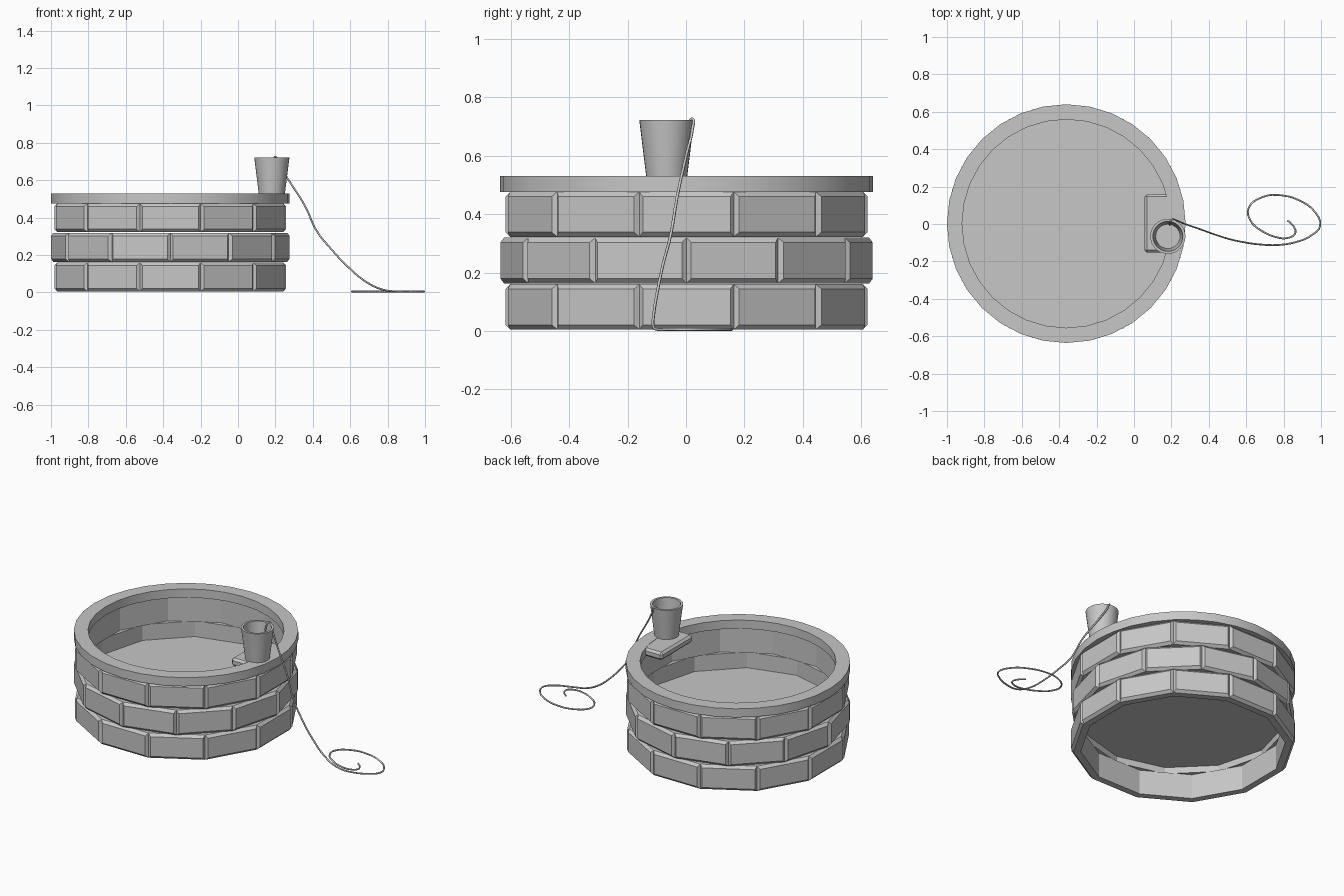
import bpy, bmesh, math
from mathutils import Vector

cube = bpy.data.objects.get("Cube")
if cube:
    bpy.data.objects.remove(cube, do_unlink=True)

stone = bpy.data.materials.new("plain grey")
stone.use_nodes = True
GREY = (0.57, 0.57, 0.57, 1)
stone.diffuse_color = GREY
stone.node_tree.nodes["Principled BSDF"].inputs["Base Color"].default_value = GREY

CX = -0.362          # well axis
SIDES = 12           # bricks per course
R_OUT, R_IN = 0.641, 0.583


def finish(name, bm, loc=(0, 0, 0), smooth=False):
    bmesh.ops.recalc_face_normals(bm, faces=bm.faces)
    me = bpy.data.meshes.new(name)
    bm.to_mesh(me)
    bm.free()
    ob = bpy.data.objects.new(name, me)
    ob.location = loc
    me.materials.append(stone)
    bpy.context.collection.objects.link(ob)
    if smooth:
        bpy.ops.object.select_all(action='DESELECT')
        ob.select_set(True)
        bpy.context.view_layer.objects.active = ob
        bpy.ops.object.shade_smooth_by_angle(angle=math.radians(30))
    return ob


def lathe(name, profile, sides, loc, smooth=False, closed=True):
    """Revolve (radius, height) points about z; open ends get caps."""
    bm = bmesh.new()
    rings = [[bm.verts.new((r * math.cos(2 * math.pi * i / sides),
                            r * math.sin(2 * math.pi * i / sides), z))
              for i in range(sides)] for r, z in profile]
    pairs = list(zip(rings, rings[1:]))
    if closed:
        pairs.append((rings[-1], rings[0]))
    for a, b in pairs:
        for i in range(sides):
            j = (i + 1) % sides
            bm.faces.new((a[i], a[j], b[j], b[i]))
    if not closed:
        bm.faces.new(rings[0])
        bm.faces.new(rings[-1])
    return finish(name, bm, loc, smooth)


def brick_course(name, z0, z1, turn, bevel=0.016):
    """A ring of bricks, each with a chamfered outer face."""
    bm = bmesh.new()
    for k in range(SIDES):
        a, b = (turn + 2 * math.pi * (k + s) / SIDES for s in (0, 1))
        da, db = (Vector((math.cos(t), math.sin(t), 0)) for t in (a, b))
        along = (db - da).normalized()
        up = Vector((0, 0, 1))

        def quad(p, q, inset=0):
            p, q = p + along * inset, q - along * inset
            lo, hi = up * (z0 + inset), up * (z1 - inset)
            return [bm.verts.new(v) for v in (p + lo, q + lo, q + hi, p + hi)]

        back = quad(da * R_IN, db * R_IN)
        r_mid = R_OUT - bevel
        mid = quad(da * r_mid, db * r_mid)
        front = quad(da * R_OUT, db * R_OUT, bevel)
        bm.faces.new(back)
        bm.faces.new(front)
        for s, t in ((back, mid), (mid, front)):
            for i in range(4):
                j = (i + 1) % 4
                bm.faces.new((s[i], s[j], t[j], t[i]))
    return finish(name, bm, (CX, 0.002, 0))


# Brick courses, each turned half a brick from the next
half = math.pi / SIDES
brick_course("lower_bricks", 0.005, 0.16, half)
brick_course("middle_bricks", 0.163, 0.319, 0)
brick_course("upper_bricks", 0.322, 0.476, half)

# Floor raised inside the well, and the rim on top
lathe("well_floor", [(R_IN, 0.203), (R_IN, 0.22)], SIDES, (CX, 0.002, 0), closed=False)
lathe("well_rim", [(0.557, 0.476), (0.638, 0.476), (0.638, 0.53), (0.557, 0.53)],
      32, (CX, 0.002, 0), smooth=True)

# Chamfered ledge stone set into the rim
bm = bmesh.new()
bmesh.ops.create_cube(bm, size=1)
for v in bm.verts:
    v.co = (v.co.x * 0.16, v.co.y * 0.312, v.co.z * 0.05)
bmesh.ops.bevel(bm, geom=bm.edges[:], offset=0.013, segments=1, affect='EDGES')
finish("ledge_stone", bm, (0.137, 0.003, 0.503))

# Tapered bucket with a hollow inside
lathe("bucket", [(0.07, 0.528), (0.094, 0.722), (0.08, 0.722), (0.065, 0.55)],
      32, (0.181, -0.066, 0), smooth=True, closed=False)

# Rope: over the bucket edge, down to the ground and into a loose coil
path = [(0.19, -0.005, 0.66), (0.193, 0.008, 0.71), (0.2, 0.022, 0.726),
        (0.218, 0.022, 0.69), (0.265, 0.003, 0.61), (0.36, -0.03, 0.46),
        (0.42, -0.052, 0.33), (0.5, -0.078, 0.23), (0.58, -0.096, 0.145),
        (0.68, -0.11, 0.06), (0.77, -0.112, 0.016)]
coil = [(0.86, -0.098), (0.95, -0.06), (0.995, -0.01), (0.967, 0.065), (0.89, 0.123),
        (0.79, 0.153), (0.69, 0.145), (0.612, 0.083), (0.625, 0.015), (0.68, -0.035),
        (0.76, -0.07), (0.82, -0.075), (0.862, -0.05), (0.855, -0.015), (0.82, 0.02)]
path += [(x, y, 0.005) for x, y in coil]
curve = bpy.data.curves.new("rope", 'CURVE')
curve.dimensions = '3D'
curve.bevel_depth = 0.005
curve.bevel_resolution = 1
curve.resolution_u = 4
curve.use_fill_caps = True
spline = curve.splines.new('BEZIER')
spline.bezier_points.add(len(path) - 1)
for point, co in zip(spline.bezier_points, path):
    point.co = co
    point.handle_left_type = point.handle_right_type = 'AUTO'
curve.materials.append(stone)
bpy.context.collection.objects.link(bpy.data.objects.new("rope", curve))
